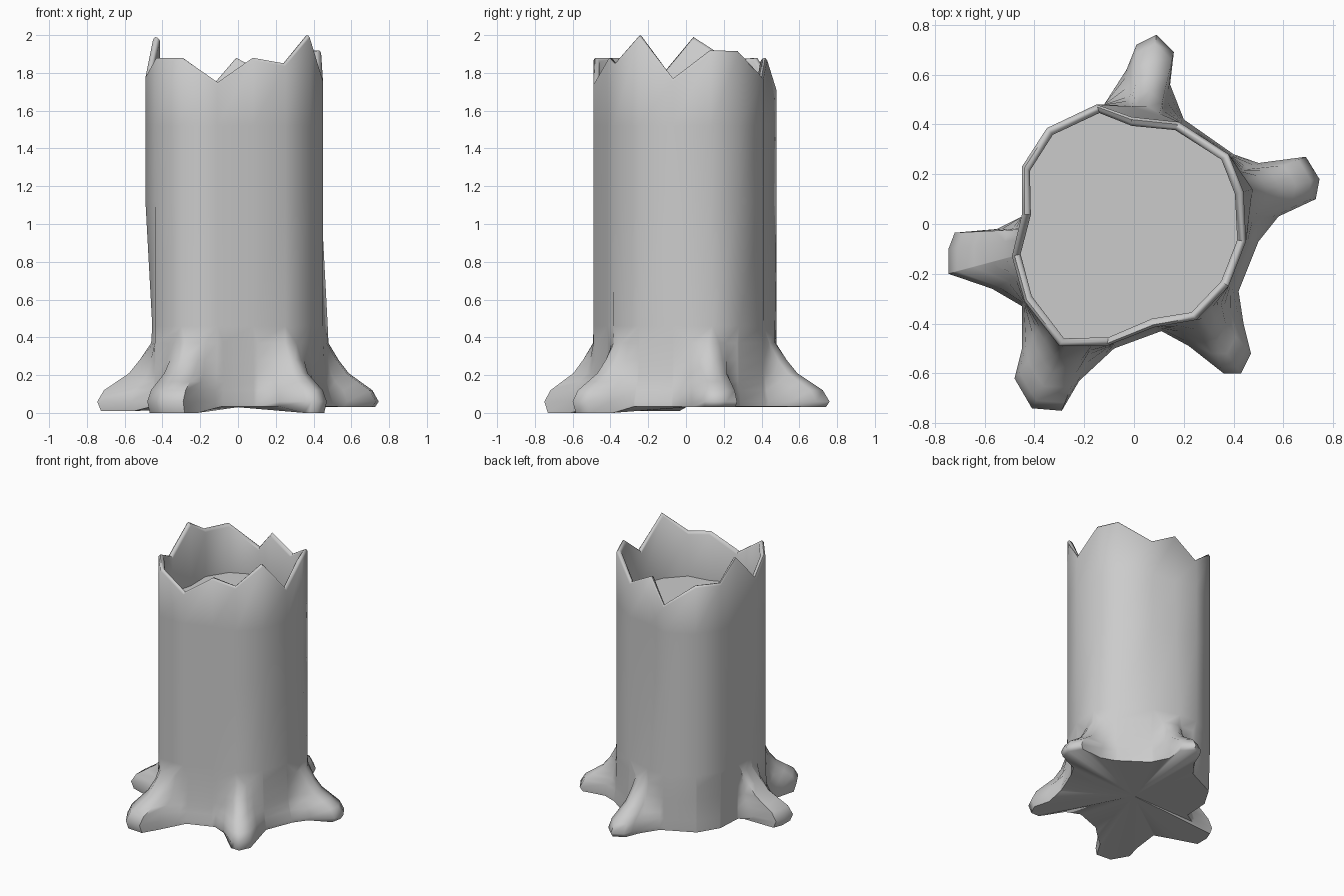
import bpy, bmesh, math

if "Cube" in bpy.data.objects:
    bpy.data.objects.remove(bpy.data.objects["Cube"])

# Broken rim outline: x, y, height of each jag
RIM = [(.44, .13, 1.92), (.38, .28, 1.915), (.18, .41, 1.78), (-.01, .43, 1.88),
       (-.15, .48, 1.72), (-.35, .385, 1.88), (-.45, .23, 1.87), (-.45, .04, 1.99),
       (-.49, -.13, 1.79), (-.44, -.31, 1.88), (-.30, -.49, 1.88), (-.11, -.49, 1.75),
       (.08, -.415, 1.88), (.25, -.385, 1.85), (.38, -.25, 2.0), (.45, -.07, 1.77)]

# Trunk outline just above the roots: the rim with a few bulges moved
LOW = list(RIM)
LOW[0], LOW[3] = (.48, .14, 0), (.03, .475, 0)
LOW[8], LOW[13] = (-.45, -.13, 0), (.28, -.38, 0)

# Footprint with five spreading roots
FOOT = [(.50, -.07), (.58, .03), (.73, .10), (.745, .18), (.69, .27), (.50, .245),
        (.40, .28), (.20, .42), (.145, .56), (.16, .69), (.09, .76), (.01, .72),
        (-.03, .62), (-.12, .48), (-.35, .37), (-.44, .22), (-.45, .03),
        (-.55, -.02), (-.72, -.035), (-.745, -.10), (-.745, -.20), (-.57, -.26),
        (-.45, -.33), (-.45, -.50), (-.48, -.62), (-.41, -.74), (-.29, -.75),
        (-.22, -.63), (-.08, -.50), (.11, -.43), (.22, -.49), (.36, -.60),
        (.43, -.60), (.47, -.52), (.44, -.40), (.42, -.27)]


def foot_z(x, y):
    r = math.hypot(x, y)
    if r < .58:
        return .035
    return .03 if y > 0 else (.01 if y > -.3 else 0)


FOOT = [(x, y, foot_z(x, y)) for x, y in FOOT]


def angle_of(p):
    return math.atan2(p[1], p[0])


def sample(poly, a):
    """Radius and height where a ray at angle a crosses the outline."""
    c, s = math.cos(a), math.sin(a)
    for p, q in zip(poly, poly[1:] + poly[:1]):
        cp, cq = c * p[1] - s * p[0], c * q[1] - s * q[0]
        if cp <= 1e-9 and cq >= -1e-9 and cq - cp > 1e-9 and c * (p[0] + q[0]) + s * (p[1] + q[1]) > 0:
            t = -cp / (cq - cp)
            x, y, z = (p[i] + (q[i] - p[i]) * t for i in range(3))
            return math.hypot(x, y), z
    return .45, 1.85


# One column per outline corner; near-duplicates of rim corners are skipped
rim_angles = [angle_of(p) for p in RIM]
angles = sorted(angle_of(p) for p in RIM + FOOT)
angles = [a for i, a in enumerate(angles) if i == 0 or a - angles[i - 1] > 1e-3]


def nearest_rim(a):
    return min(rim_angles, key=lambda b: 1 - math.cos(a - b))


FLOOR = 1.52
WALL = .036
# Root slope: height, how far the root has receded
SLOPE = [(.06, 0), (.12, .035), (.165, .10), (.21, .165), (.28, .22), (.37, .28)]

bm = bmesh.new()
columns = []
for a in angles:
    # Root part
    fr, fz = sample(FOOT, a)
    lr, _ = sample(LOW, a)
    ext = fr - lr
    col = [(a, fr - (.02 if ext > .1 else 0), fz)]
    for z, d in SLOPE:
        if ext > 0:
            e = .4 * max(0, ext - d) + .6 * ext * (1 - d / .28)
        else:
            e = ext * (1 - z / .37)
        col.append((a, lr + e, z))
    # Trunk part only uses the rim corners
    b = nearest_rim(a)
    lr, _ = sample(LOW, b)
    rr, rz = sample(RIM, b)
    for r, z in [(lr + (rr - lr) * .1, .46), (rr, 1.12), (rr, FLOOR),
                 (rr, rz - .014), (rr - WALL * .3, rz), (rr - WALL * .7, rz - .004),
                 (rr - WALL, rz - .018), (rr - WALL, FLOOR)]:
        col.append((b, r, z))
    columns.append([bm.verts.new((r * math.cos(t), r * math.sin(t), z)) for t, r, z in col])

# Skin, flat underside and hollow floor
under = bm.verts.new((0, 0, .03))
floor = bm.verts.new((0, 0, FLOOR))
for c, n in zip(columns, columns[1:] + columns[:1]):
    for k in range(len(c) - 1):
        bm.faces.new((c[k], n[k], n[k + 1], c[k + 1]))
    bm.faces.new((n[0], c[0], under))
    bm.faces.new((c[-1], n[-1], floor))
bmesh.ops.remove_doubles(bm, verts=bm.verts, dist=.0005)
bmesh.ops.recalc_face_normals(bm, faces=bm.faces)

mesh = bpy.data.meshes.new("tree_stump")
bm.to_mesh(mesh)
bm.free()
stump = bpy.data.objects.new("tree_stump", mesh)
bpy.context.collection.objects.link(stump)
bpy.context.view_layer.objects.active = stump
stump.select_set(True)
bpy.ops.object.shade_smooth_by_angle(angle=math.radians(62))
